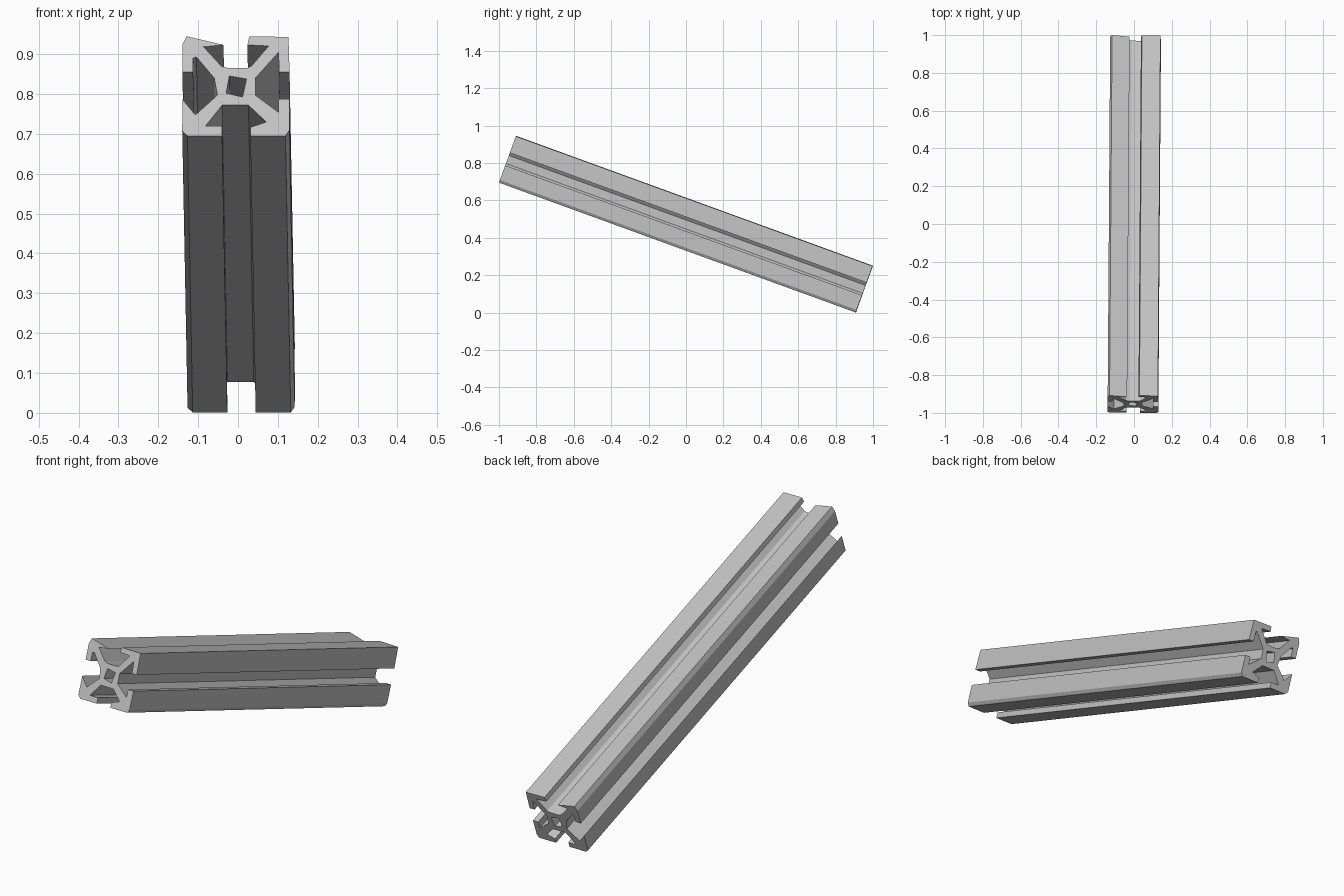
import bpy
import bmesh
import math
from mathutils import Vector

default_cube = bpy.data.objects.get("Cube")
if default_cube:
    bpy.data.objects.remove(default_cube, do_unlink=True)

UNIT = 0.001
LENGTH = 2.03

# Cross-section of the slotted rail, clockwise, in thousandths (x, z)
outer_profile = [
    # upper left lip and top slot
    (-133, 110), (-123, 133), (-30, 110), (-80, 105), (-35, 53), (-18, 48),
    (28, 48), (40, 53), (83, 107), (30, 110),
    # upper right lip and right slot
    (35, 133), (133, 131), (136, 37), (110, 37), (108, 90), (50, 21),
    (50, -24), (108, -70), (108, -35), (136, -35),
    # lower right lip and bottom slot
    (136, -118), (126, -133), (38, -133), (38, -110), (78, -96), (33, -51),
    (-33, -51), (-75, -107), (-33, -107), (-33, -133),
    # lower left lip and left slot
    (-120, -133), (-133, -120), (-133, -35), (-100, -77), (-45, -24),
    (-53, 21), (-98, 78), (-106, 75), (-106, 37), (-133, 37),
]
centre_bore = [(-15, 27), (28, 19), (18, -29), (-23, -19)]


def make_material(name, colour):
    material = bpy.data.materials.new(name)
    material.use_nodes = True
    material.diffuse_color = colour
    shader = material.node_tree.nodes["Principled BSDF"]
    shader.inputs["Base Color"].default_value = colour
    return material


def add_loop(mesh, points):
    """Closed ring of edges at the front end of the rail."""
    verts = [mesh.verts.new((x * UNIT, -LENGTH / 2, z * UNIT)) for x, z in points]
    return [mesh.edges.new((verts[i - 1], verts[i])) for i in range(len(verts))]


def make_rail(name, outline, bore, material):
    """Fill the section around its bore and extrude it along y."""
    mesh = bmesh.new()
    edges = add_loop(mesh, outline) + add_loop(mesh, bore)
    bmesh.ops.triangle_fill(mesh, edges=edges, use_beauty=True)
    result = bmesh.ops.extrude_face_region(
        mesh, geom=mesh.faces[:], use_keep_orig=True)
    moved = [g for g in result["geom"] if isinstance(g, bmesh.types.BMVert)]
    bmesh.ops.translate(mesh, verts=moved, vec=Vector((0, LENGTH, 0)))
    bmesh.ops.recalc_face_normals(mesh, faces=mesh.faces[:])
    # merge the cap triangles back into flat end faces
    bmesh.ops.dissolve_limit(mesh, angle_limit=math.radians(1),
                             verts=mesh.verts[:], edges=mesh.edges[:])
    data = bpy.data.meshes.new(name)
    mesh.to_mesh(data)
    mesh.free()
    data.materials.append(material)
    rail = bpy.data.objects.new(name, data)
    bpy.context.collection.objects.link(rail)
    return rail


# Rail tilted down towards the back with a slight yaw
metal = make_material("light grey metal", (0.55, 0.55, 0.55, 1))
rail = make_rail("slotted_rail", outer_profile, centre_bore, metal)
rail.rotation_euler = (math.radians(-20), 0, math.radians(-0.4))
rail.location = (0, 0, 0.473)
